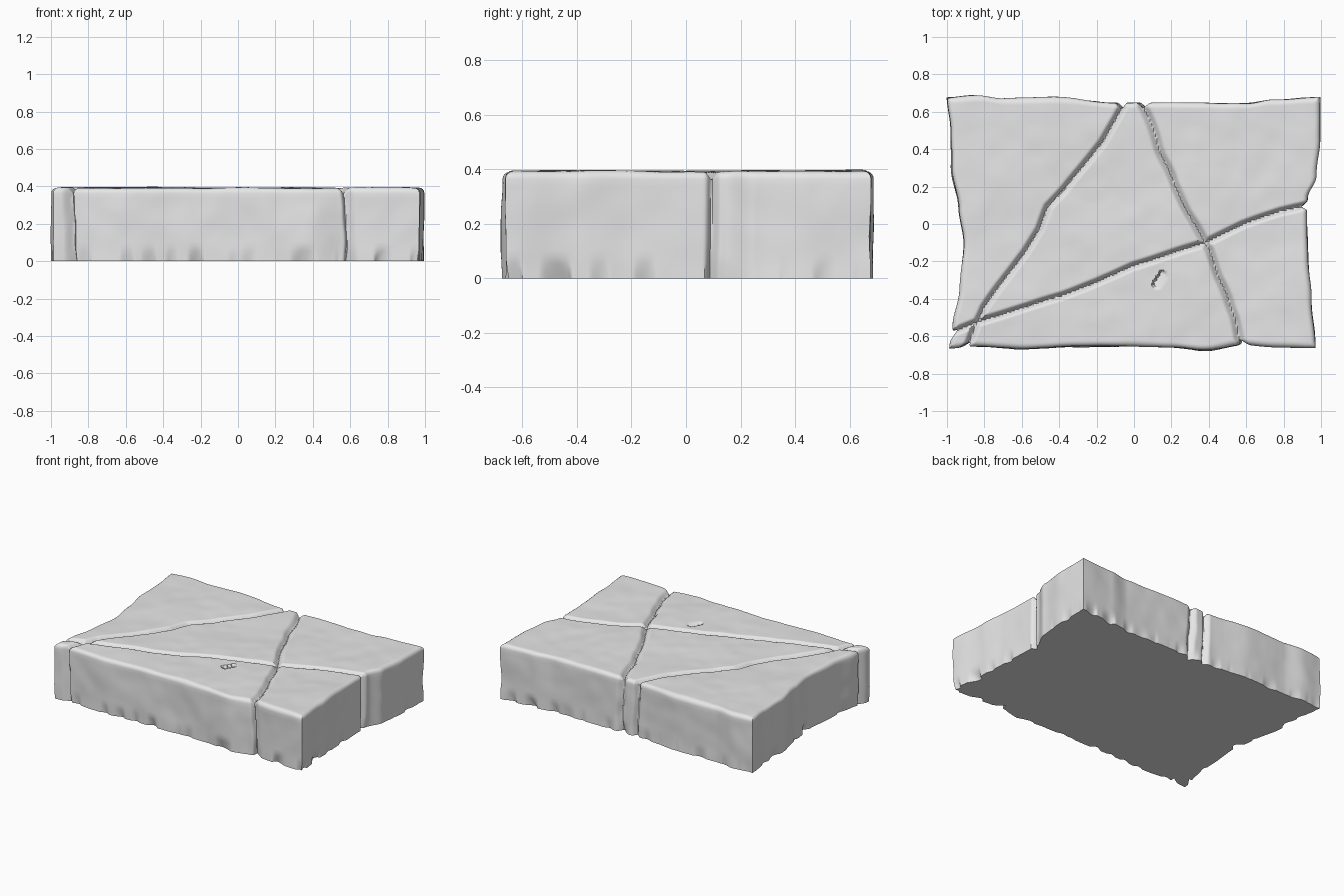
import bpy, bmesh, math
from mathutils import Vector, noise

if "Cube" in bpy.data.objects:
    bpy.data.objects.remove(bpy.data.objects["Cube"], do_unlink=True)

HEIGHT, ROUND, ARC, ROWS = 0.392, 0.028, 4, 14

# Wavy outline of the slab: (position along the side, offset)
LEFT = [(-.67, -.985), (-.55, -.965), (-.35, -.93), (-.1, -.913), (.08, -.935),
        (.3, -.975), (.5, -.982), (.68, -1)]
RIGHT = [(-.67, .97), (-.4, .945), (-.2, .93), (.08, .925), (.13, .93),
         (.25, .975), (.45, .993), (.68, .995)]
BACK = [(-1, .675), (-.85, .687), (-.7, .67), (-.4, .675), (-.1, .648),
        (.05, .65), (.6, .645), (.75, .665), (1, .677)]
FRONT = [(-1, -.663), (-.88, -.655), (-.6, -.668), (-.3, -.655), (0, -.652),
         (.2, -.66), (.4, -.677), (.6, -.645), (.8, -.657), (1, -.662)]

# Cracks: half width, depth, path
CRACKS = [
    (.027, .035, [(-.05, .68), (-.18, .45), (-.38, .2), (-.47, .1), (-.52, -.03),
                  (-.6, -.16), (-.7, -.29), (-.83, -.47), (-.87, -.56), (-.92, -.69)]),
    (.025, .035, [(-1.02, -.61), (-.87, -.55), (-.4, -.4), (-.2, -.32), (0, -.23),
                  (.4, -.1), (.6, 0), (.8, .07), (.97, .11)]),
    (.034, .032, [(.04, .68), (.13, .45), (.22, .22), (.35, -.02), (.42, -.15),
                  (.47, -.3), (.52, -.42), (.6, -.69)]),
]


def curve(points, t):
    """Eased interpolation along a list of points."""
    for (a, p), (b, q) in zip(points, points[1:]):
        if t <= b:
            f = max(0, (t - a) / (b - a))
            return p + (q - p) * f * f * (3 - 2 * f)
    return points[-1][1]


def distance(x, y, path):
    best = 9
    for (ax, ay), (bx, by) in zip(path, path[1:]):
        dx, dy = bx - ax, by - ay
        f = ((x - ax) * dx + (y - ay) * dy) / (dx * dx + dy * dy)
        f = min(1, max(0, f))
        best = min(best, math.hypot(x - ax - f * dx, y - ay - f * dy))
    return best


def groove(x, y):
    """Depth of the cracks at a point."""
    cut = 0
    for width, depth, path in CRACKS:
        d = distance(x, y, path) / width
        if d < 1:
            cut = max(cut, depth * (1 - d) ** 1.3)
    return cut


def shape(co):
    """Turn (u, v, ring) into a point on the worn slab."""
    u, v, ring = co
    x = (curve(LEFT, v * .67) * (1 - u) + curve(RIGHT, v * .67) * (1 + u)) / 2
    y = (curve(FRONT, u) * (1 - v) + curve(BACK, u) * (1 + v)) / 2
    angle = min(ring / ARC, 1) * math.pi / 2
    inset = ROUND * (1 - math.sin(angle))
    z = HEIGHT - ROUND * (1 - math.cos(angle))
    drop = max(0, (ring - ARC) / ROWS)
    z *= 1 - drop
    # cracks cut down into the top and inward on the sides
    wander = noise.noise(Vector((x * 6, y * 6, z * 7)))
    cut = groove(x + .012 * wander - .015 * drop, y + .008 * wander)
    # broad waves of the worn surface
    wave = .007 * noise.noise(Vector((x * 3, y * 3, z * 4)))
    wave += .003 * noise.noise(Vector((x * 9, y * 9, z * 9)))
    # chipped lower edge
    if drop > .8:
        chip = noise.noise(Vector((x * 11, y * 11, 3)))
        inset += max(0, chip) * .05 * (drop - .8) / .2
    # small gouge on the top
    if ring == 0 and math.hypot((x - .14) / .05, (y + .31) / .05) < 1:
        slope = (x - .105) * .8 - (y + .33) * .5
        if slope > 0:
            cut = max(cut, .02 * max(0, 1 - slope / .05))
    inset += (cut - wave) * math.sin(angle)
    z += (wave - cut) * math.cos(angle) * (1 - drop)
    return Vector((x * (1 - inset / .97), y * (1 - inset / .67), max(z, 0)))


# Top sheet, then rings down the sides and a flat underside
bm = bmesh.new()
bmesh.ops.create_grid(bm, x_segments=230, y_segments=156, size=1)
for ring in range(1, ARC + ROWS + 1):
    border = [e for e in bm.edges if e.is_boundary]
    made = bmesh.ops.extrude_edge_only(bm, edges=border)["geom"]
    for vert in made:
        if isinstance(vert, bmesh.types.BMVert):
            vert.co.z = ring
bmesh.ops.holes_fill(bm, edges=[e for e in bm.edges if e.is_boundary], sides=0)
for vert in bm.verts:
    vert.co = shape(vert.co)
bmesh.ops.recalc_face_normals(bm, faces=bm.faces)

mesh = bpy.data.meshes.new("cracked_stone_slab")
bm.to_mesh(mesh)
bm.free()
slab = bpy.data.objects.new("cracked_stone_slab", mesh)
bpy.context.collection.objects.link(slab)

# Plain grey stone
stone = bpy.data.materials.new("grey_stone")
stone.use_nodes = True
grey = (.8, .8, .8, 1)
stone.diffuse_color = grey
stone.node_tree.nodes["Principled BSDF"].inputs["Base Color"].default_value = grey
mesh.materials.append(stone)

bpy.ops.object.select_all(action="DESELECT")
slab.select_set(True)
bpy.context.view_layer.objects.active = slab
bpy.ops.object.shade_smooth_by_angle(angle=math.radians(45))
